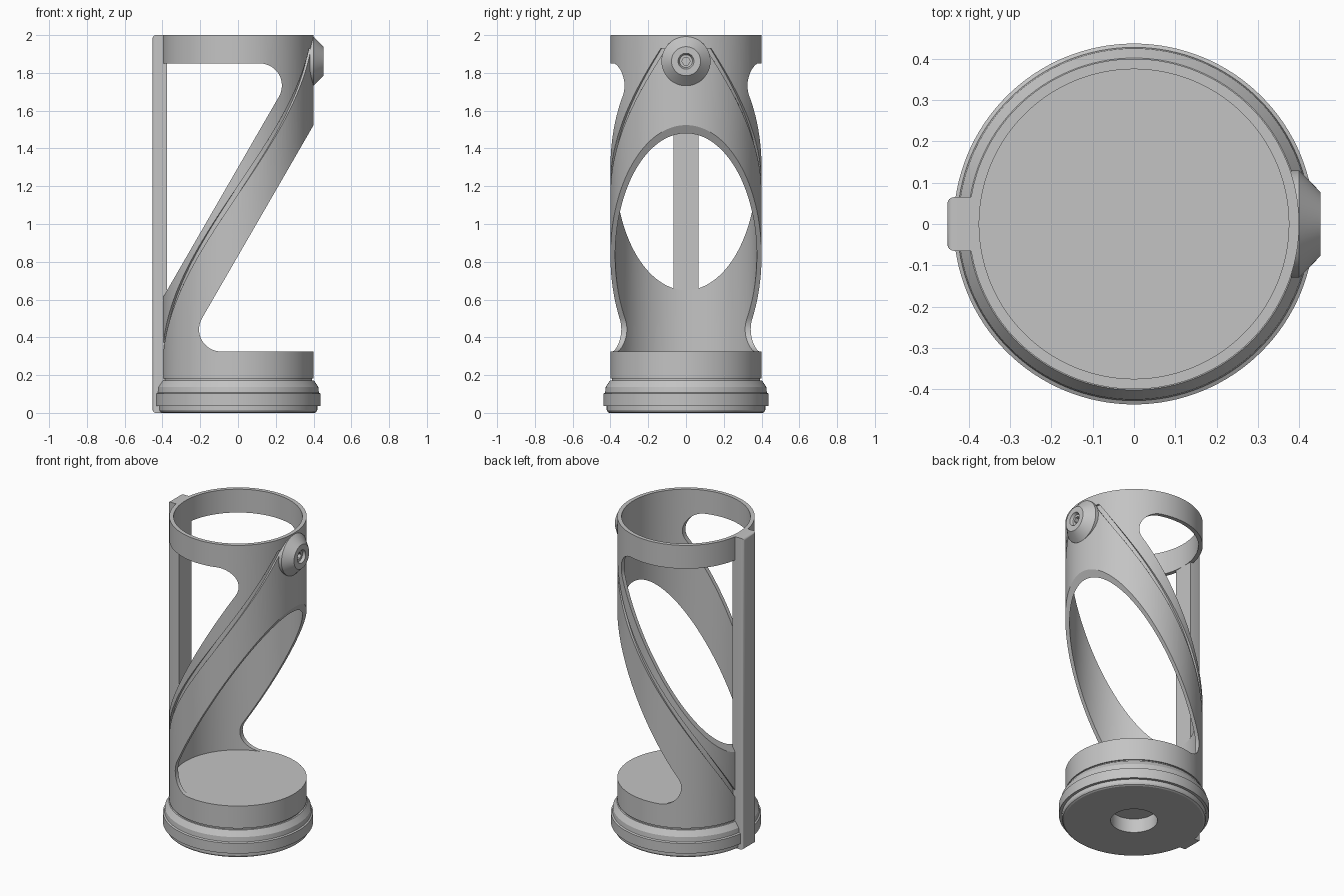
import bpy, bmesh, math
from mathutils import Matrix

if "Cube" in bpy.data.objects:
    bpy.data.objects.remove(bpy.data.objects["Cube"], do_unlink=True)

grey = bpy.data.materials.new("plain grey")
grey.use_nodes = True
grey.diffuse_color = (0.55, 0.55, 0.55, 1)
bsdf = next(n for n in grey.node_tree.nodes if n.type == 'BSDF_PRINCIPLED')
bsdf.inputs["Base Color"].default_value = grey.diffuse_color


def finish(bm, name):
    bmesh.ops.recalc_face_normals(bm, faces=bm.faces[:])
    mesh = bpy.data.meshes.new(name)
    bm.to_mesh(mesh)
    bm.free()
    mesh.materials.append(grey)
    obj = bpy.data.objects.new(name, mesh)
    bpy.context.collection.objects.link(obj)
    return obj


def activate(obj):
    bpy.ops.object.select_all(action='DESELECT')
    obj.select_set(True)
    bpy.context.view_layer.objects.active = obj


def lathe(name, profile, steps):
    """Spin a (radius, height) profile round the z axis."""
    bm = bmesh.new()
    verts = [bm.verts.new((r, 0, z)) for r, z in profile]
    edges = [bm.edges.new(pair) for pair in zip(verts, verts[1:])]
    bmesh.ops.spin(bm, geom=verts + edges, cent=(0, 0, 0), axis=(0, 0, 1),
                   angle=math.tau, steps=steps)
    bmesh.ops.remove_doubles(bm, verts=bm.verts[:], dist=0.0001)
    return finish(bm, name)


def cut(target, cutter):
    activate(target)
    mod = target.modifiers.new("cut", 'BOOLEAN')
    mod.operation = 'DIFFERENCE'
    mod.solver = 'EXACT'
    mod.object = cutter
    bpy.ops.object.modifier_apply(modifier=mod.name)
    bpy.data.objects.remove(cutter, do_unlink=True)


def smooth(obj):
    activate(obj)
    bpy.ops.object.shade_smooth_by_angle(angle=math.radians(25))


def window_cutter(side):
    """Slanted window with one rounded corner, cut through along y."""
    radius, slope = 0.117, math.tan(math.radians(60))
    flat = 1.85 if side > 0 else 0.325
    apex = 0.318 if side > 0 else -0.292
    cx, cz = apex - side * radius * math.sqrt(3), flat - side * radius
    outline = [(-side * 0.6, flat)]
    for i in range(17):
        a = math.radians(90 - 120 * i / 16)
        outline.append((cx + side * radius * math.cos(a), cz + side * radius * math.sin(a)))
    edge_x = -side * 0.6
    outline.append((edge_x, flat + (edge_x - apex) * slope))
    bm = bmesh.new()
    face = bm.faces.new([bm.verts.new((x, -0.6, z)) for x, z in outline])
    ext = bmesh.ops.extrude_face_region(bm, geom=[face])
    moved = [v for v in ext["geom"] if isinstance(v, bmesh.types.BMVert)]
    bmesh.ops.translate(bm, verts=moved, vec=(0, 1.2, 0))
    return finish(bm, "window_cutter")


def groove_cutter(side):
    """Shallow spiral channel from the knob down to the spine."""
    bm = bmesh.new()
    rings, steps = [], 64
    for i in range(steps + 1):
        z = 1.93 - 1.62 * i / steps
        mid = math.radians(90 + (1.18 - z) * 97)
        ring = []
        for r, off in ((0.387, -0.038), (0.387, 0.038), (0.43, 0.038), (0.43, -0.038)):
            a = mid + off
            ring.append(bm.verts.new((r * math.cos(a), side * r * math.sin(a), z)))
        rings.append(ring)
    for lo, hi in zip(rings, rings[1:]):
        for k in range(4):
            n = (k + 1) % 4
            bm.faces.new((lo[k], lo[n], hi[n], hi[k]))
    bm.faces.new(rings[0])
    bm.faces.new(rings[-1])
    return finish(bm, "groove_cutter")


# Cup body: recessed foot, flange, neck groove, floor and tube wall
body = lathe("holder_body", [
    (0, 0.09), (0.136, 0.09), (0.136, 0), (0.405, 0), (0.415, 0.005), (0.42, 0.015),
    (0.42, 0.037), (0.437, 0.037), (0.437, 0.102), (0.428, 0.107), (0.425, 0.137),
    (0.402, 0.172), (0.392, 0.172), (0.392, 0.182), (0.4, 0.182), (0.4, 2),
    (0.375, 2), (0.375, 0.325), (0, 0.325)], 128)
for side in (1, -1):
    cut(body, groove_cutter(side))
for side in (1, -1):
    cut(body, window_cutter(side))
smooth(body)

# Straight spine up the side, rounded on its outer edges
bm = bmesh.new()
bmesh.ops.create_cube(bm, size=1)
bmesh.ops.scale(bm, vec=(0.077, 0.13, 2), verts=bm.verts[:])
bmesh.ops.translate(bm, vec=(-0.4135, 0, 1), verts=bm.verts[:])
outer = [e for e in bm.edges if all(v.co.x < -0.44 for v in e.verts)]
bmesh.ops.bevel(bm, geom=outer, offset=0.016, segments=4, profile=0.5, affect='EDGES')
smooth(finish(bm, "spine"))

# Conical knob with a countersunk hexagonal socket
knob = lathe("knob", [(0, 0), (0.13, 0), (0.13, 0.02), (0.077, 0.072), (0.042, 0.072),
                      (0.034, 0.055), (0, 0.055)], 64)
bm = bmesh.new()
bmesh.ops.create_cone(bm, cap_ends=True, segments=6, radius1=0.022, radius2=0.022, depth=0.06)
bmesh.ops.translate(bm, vec=(0, 0, 0.06), verts=bm.verts[:])
cut(knob, finish(bm, "socket_cutter"))
knob.data.transform(Matrix.Translation((0.38, 0, 1.862)) @ Matrix.Rotation(math.pi / 2, 4, 'Y'))
smooth(knob)
